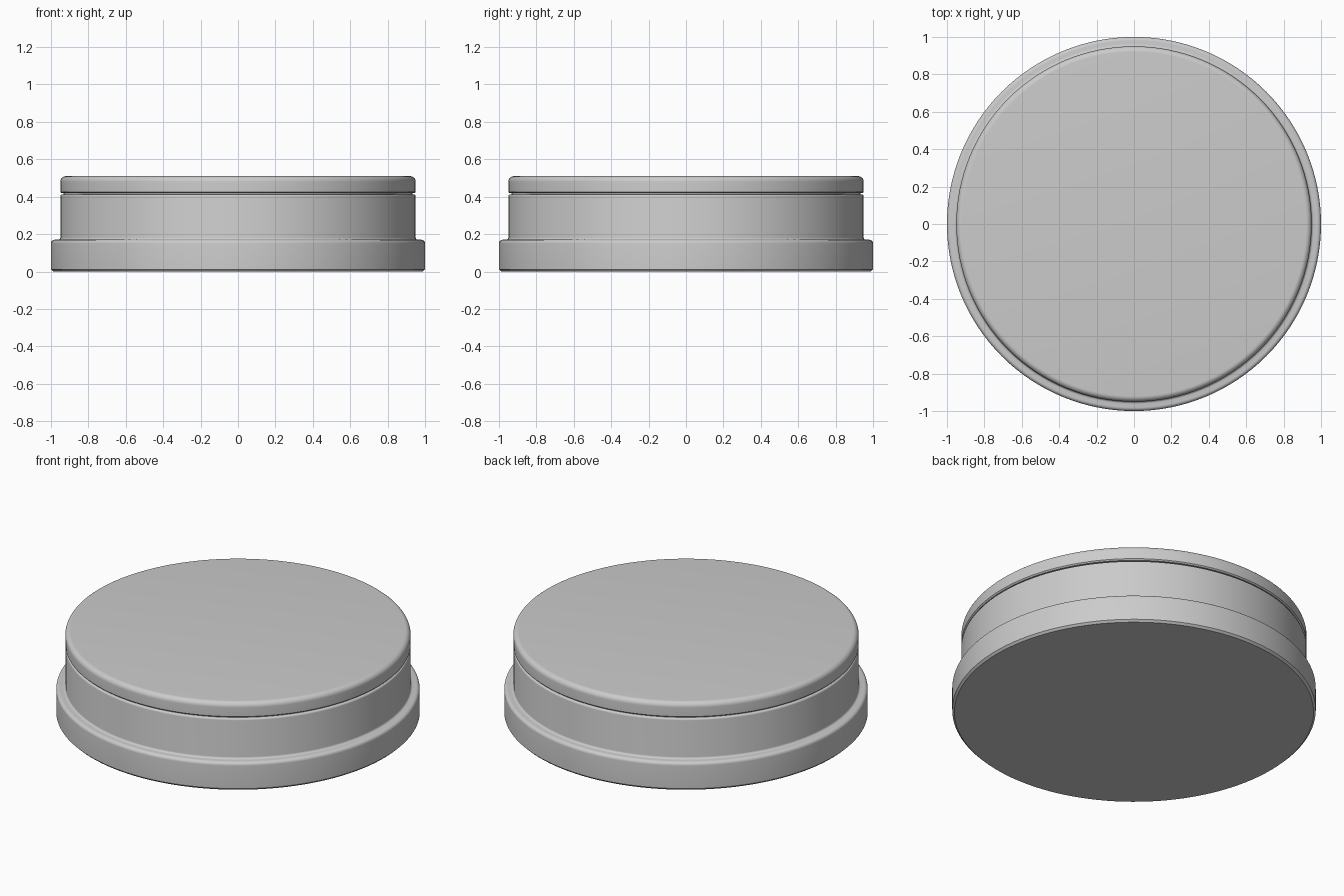
import bpy, bmesh, math
from math import radians

cube = bpy.data.objects.get("Cube")
if cube:
    bpy.data.objects.remove(cube, do_unlink=True)

SEGMENTS = 128

grey = bpy.data.materials.new("plain_grey")
grey.use_nodes = True
colour = (0.6, 0.6, 0.6, 1)
grey.diffuse_color = colour
grey.node_tree.nodes["Principled BSDF"].inputs["Base Color"].default_value = colour


def arc(r, z, radius, start, end, steps=6):
    """Points on a rounded profile corner centred at (r, z)."""
    angles = [radians(start + (end - start) * i / steps) for i in range(steps + 1)]
    return [(r + radius * math.cos(a), z + radius * math.sin(a)) for a in angles]


def lathe(name, profile):
    """Spin an outline of (radius, height) points into a closed solid."""
    bm = bmesh.new()
    rings = []
    for r, z in profile:
        rings.append([bm.verts.new((r * math.cos(math.tau * i / SEGMENTS),
                                    r * math.sin(math.tau * i / SEGMENTS), z))
                      for i in range(SEGMENTS)])
    for low, high in zip(rings, rings[1:]):
        for i in range(SEGMENTS):
            j = (i + 1) % SEGMENTS
            bm.faces.new((low[i], low[j], high[j], high[i]))
    bm.faces.new(rings[0][::-1])
    bm.faces.new(rings[-1])
    mesh = bpy.data.meshes.new(name)
    bm.to_mesh(mesh)
    bm.free()
    mesh.materials.append(grey)
    obj = bpy.data.objects.new(name, mesh)
    bpy.context.collection.objects.link(obj)
    bpy.ops.object.select_all(action='DESELECT')
    obj.select_set(True)
    bpy.context.view_layer.objects.active = obj
    bpy.ops.object.shade_smooth_by_angle(angle=radians(30))
    return obj


# One continuous outline: wide foot, straight wall, narrow groove, rounded cap
foot = [(0.988, 0), (1, 0.012)] + arc(0.98, 0.15, 0.02, 0, 90)
wall = arc(0.962, 0.182, 0.012, 270, 180, 4) + arc(0.94, 0.403, 0.01, 0, 90, 4)
groove = [(0.932, 0.413), (0.932, 0.419)]
cap = [(0.943, 0.419), (0.95, 0.426)] + arc(0.92, 0.48, 0.03, 0, 90, 8)
lathe("round_tin", foot + wall + groove + cap)
